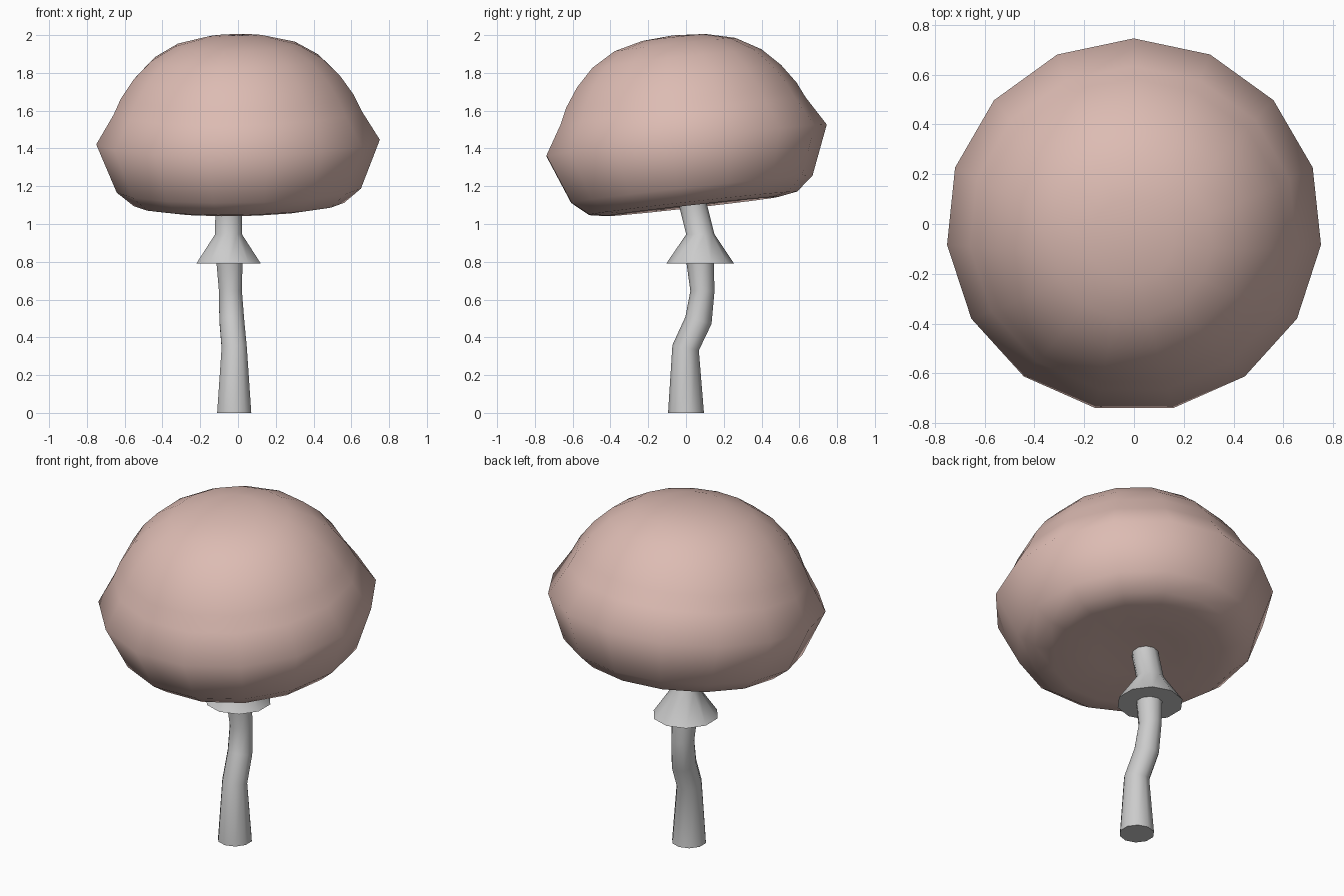
import bpy, bmesh, math
from mathutils import Matrix, Vector

if "Cube" in bpy.data.objects:
    bpy.data.objects.remove(bpy.data.objects["Cube"])


def material(name, rgb):
    m = bpy.data.materials.new(name)
    m.diffuse_color = (*rgb, 1)
    m.use_nodes = True
    m.node_tree.nodes["Principled BSDF"].inputs["Base Color"].default_value = m.diffuse_color
    return m


def loft(name, rings, mat, matrix=Matrix(), angle=180):
    """Bridge rings of points; single-point rings make poles, open ends are filled."""
    bm = bmesh.new()
    vr = [[bm.verts.new(p) for p in ring] for ring in rings]
    for a, b in zip(vr, vr[1:]):
        n = max(len(a), len(b))
        for i in range(n):
            j = (i + 1) % n
            if len(a) == 1:
                bm.faces.new((a[0], b[j], b[i]))
            elif len(b) == 1:
                bm.faces.new((a[i], a[j], b[0]))
            else:
                bm.faces.new((a[i], a[j], b[j], b[i]))
    for end in (vr[0], vr[-1]):
        if len(end) > 1:
            bm.faces.new(end)
    bmesh.ops.recalc_face_normals(bm, faces=bm.faces)
    me = bpy.data.meshes.new(name)
    bm.to_mesh(me)
    bm.free()
    me.materials.append(mat)
    ob = bpy.data.objects.new(name, me)
    ob.matrix_world = matrix
    bpy.context.collection.objects.link(ob)
    bpy.ops.object.select_all(action='DESELECT')
    ob.select_set(True)
    bpy.context.view_layer.objects.active = ob
    bpy.ops.object.shade_smooth_by_angle(angle=math.radians(angle))
    return ob


def ring(c, r, n, slope=0.0):
    """Circle of n points starting at +y; slope tips it along y."""
    if r == 0:
        return [Vector(c)]
    pts = []
    for i in range(n):
        t = math.pi / 2 + 2 * math.pi * i / n
        dy = r * math.sin(t)
        pts.append(Vector(c) + Vector((r * math.cos(t), dy, dy * slope)))
    return pts


pink = material("dusty_pink", (0.72, 0.50, 0.45))
grey = material("stem_grey", (0.60, 0.60, 0.60))

# Cap: 15-sided tilted dome with flared rim and slightly hollow underside
profile = [(0, -.325), (.22, -.333), (.46, -.352), (.56, -.335), (.65, -.26),
           (.755, 0), (.66, .155), (.62, .24), (.55, .34), (.455, .435),
           (.325, .51), (.17, .548), (0, .56)]
tilt = (Matrix.Translation((0, -.005, 1.4425))
        @ Matrix.Rotation(math.radians(-.95), 4, 'Y')
        @ Matrix.Rotation(math.radians(6.4), 4, 'X'))
loft("cap", [ring((0, 0, z), r, 15) for r, z in profile], pink, tilt)

# Stem: bent tube with a flared skirt: x, y, z, radius, slope
stem = [(-.02, 0, 0, .095, 0), (-.02, -.002, .345, .07, -.2),
        (-.033, .066, .49, .069, -.28), (-.04, .087, .645, .064, 0),
        (-.045, .075, .79, .072, 0), (-.05, .075, .79, .18, 0),
        (-.05, .076, .945, .075, 0), (-.05, .037, 1.1, .073, .1),
        (-.05, .03, 1.14, .072, .1)]
loft("stem", [ring((x, y, z), r, 10, s) for x, y, z, r, s in stem], grey, angle=65)
